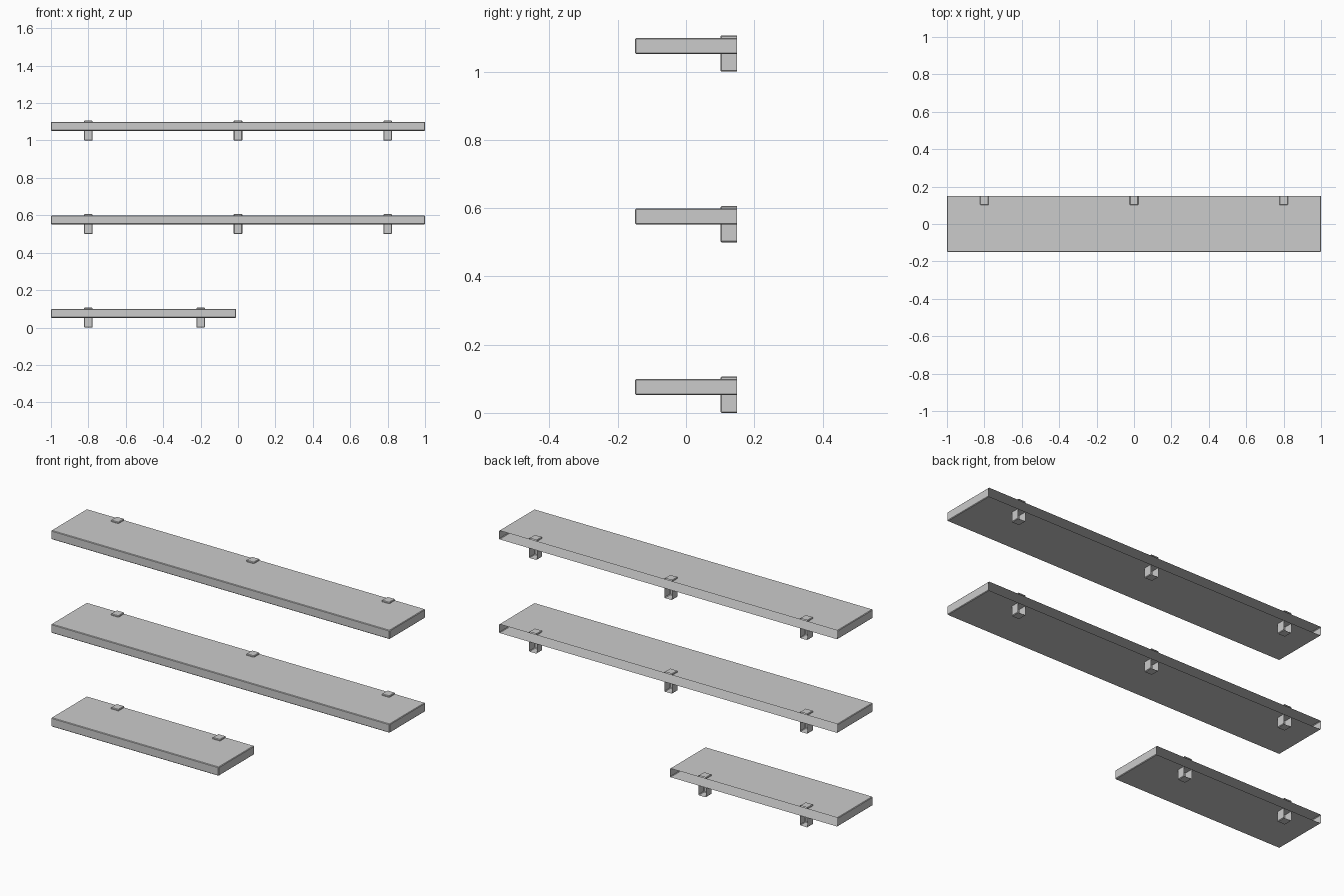
import bpy, bmesh

if "Cube" in bpy.data.objects:
    bpy.data.objects.remove(bpy.data.objects["Cube"])

Y_BACK = 0.149  # wall plane, left open on every part


def open_box(name, x0, x1, y0, z0, z1, bevel, open_side=0):
    """Bevelled box with no back; open_side +1/-1 also removes its top/bottom."""
    bm = bmesh.new()
    bmesh.ops.create_cube(bm, size=1)
    for v in bm.verts:
        v.co.x = x1 if v.co.x > 0 else x0
        v.co.y = Y_BACK if v.co.y > 0 else y0
        v.co.z = z1 if v.co.z > 0 else z0
    bm.normal_update()
    gone = [f for f in bm.faces
            if f.normal.y > 0.9 or (open_side and f.normal.z * open_side > 0.9)]
    bmesh.ops.delete(bm, geom=gone, context='FACES')
    edges = [e for e in bm.edges if not e.is_boundary]
    bmesh.ops.bevel(bm, geom=edges, offset=bevel, segments=1,
                    affect='EDGES', profile=0.5)
    mesh = bpy.data.meshes.new(name)
    bm.to_mesh(mesh)
    bm.free()
    obj = bpy.data.objects.new(name, mesh)
    bpy.context.collection.objects.link(obj)
    return obj


# name, base height, right end, bracket positions
shelves = [
    ("lower", 0.0, -0.01, (-0.8, -0.2)),
    ("middle", 0.5, 1.0, (-0.8, 0.0, 0.8)),
    ("upper", 1.0, 1.0, (-0.8, 0.0, 0.8)),
]

for name, z, right, brackets in shelves:
    # Shelf board
    open_box(name + "_shelf", -1.0, right, -0.149, z + 0.052, z + 0.099, 0.003)
    for i, x in enumerate(brackets, 1):
        # Support block under the board and clamp cap above it
        open_box(f"{name}_bracket_block_{i}", x - 0.023, x + 0.023, 0.101,
                 z, z + 0.052, 0.003, 1)
        open_box(f"{name}_bracket_cap_{i}", x - 0.023, x + 0.023, 0.101,
                 z + 0.099, z + 0.106, 0.003, -1)
